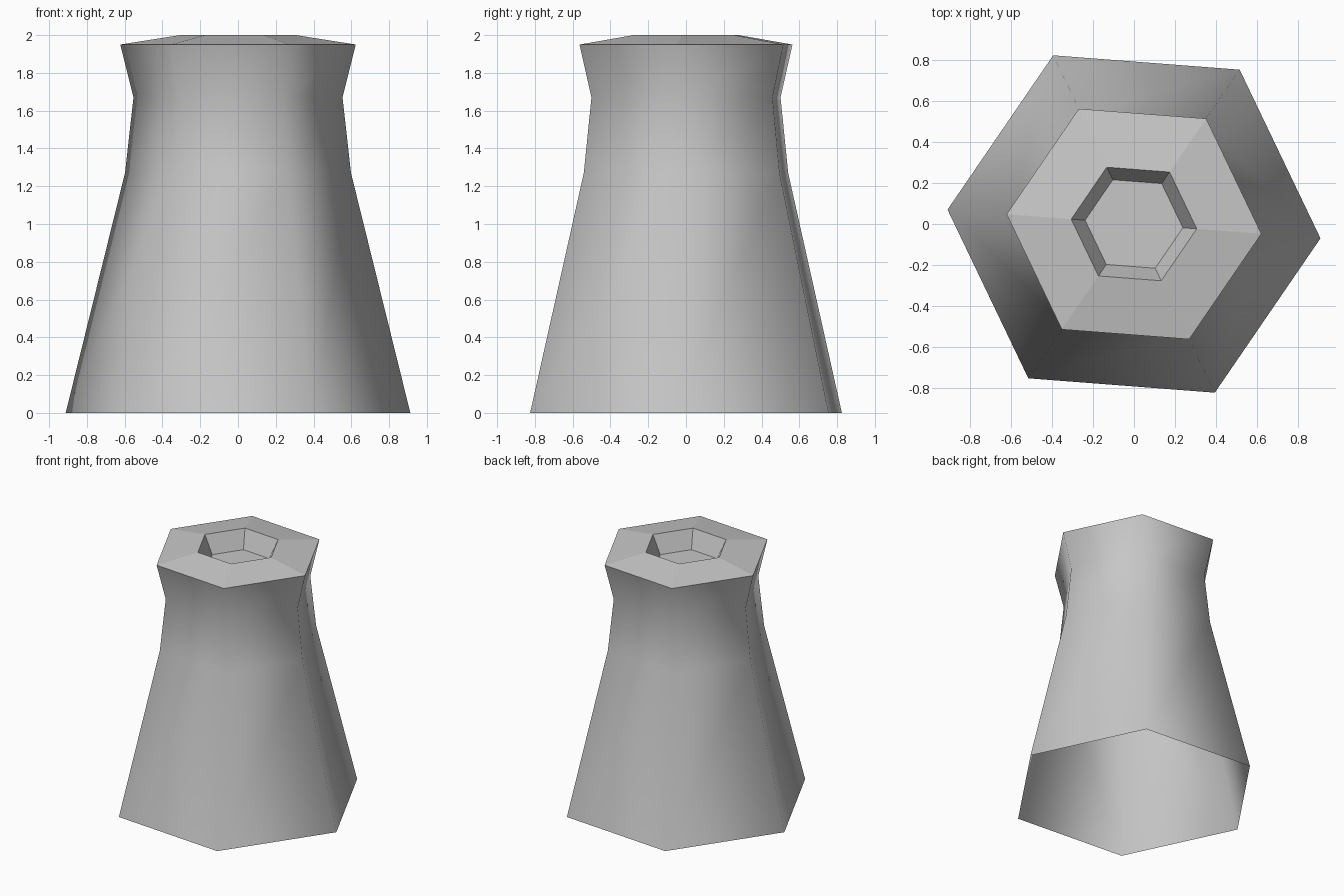
import bpy
import bmesh
from math import cos, sin, pi, radians

cube = bpy.data.objects.get("Cube")
if cube:
    bpy.data.objects.remove(cube, do_unlink=True)

SIDES = 6
TWIST = radians(-4.4)

# One flat stone grey
stone = bpy.data.materials.new("stone grey")
stone.use_nodes = True
grey = (0.57, 0.57, 0.57, 1.0)
stone.diffuse_color = grey
bsdf = next(n for n in stone.node_tree.nodes if n.type == 'BSDF_PRINCIPLED')
bsdf.inputs["Base Color"].default_value = grey


def hex_shell(name, profile, smooth, floor=False):
    """Loft hexagonal rings through (radius, height) pairs, open below."""
    bm = bmesh.new()
    rings = []
    for radius, z in profile:
        angles = [TWIST + 2 * pi * i / SIDES for i in range(SIDES)]
        rings.append([bm.verts.new((radius * cos(a), radius * sin(a), z)) for a in angles])
    for low, high in zip(rings, rings[1:]):
        for i in range(SIDES):
            j = (i + 1) % SIDES
            bm.faces.new((low[i], low[j], high[j], high[i]))
    if floor:
        bm.faces.new(rings[-1])
    for face in bm.faces:
        face.smooth = smooth
    mesh = bpy.data.meshes.new(name)
    bm.to_mesh(mesh)
    bm.free()
    mesh.materials.append(stone)
    obj = bpy.data.objects.new(name, mesh)
    bpy.context.collection.objects.link(obj)
    return obj


# Tapered body with a pinched neck and flared rim, softly shaded
hex_shell("tower_body", [(0.915, 0), (0.6, 1.27), (0.555, 1.67), (0.625, 1.95)], True)

# Sloping faceted cap with a sunken flat-bottomed recess
hex_shell("cap_and_recess", [(0.625, 1.95), (0.308, 2.0), (0.24, 1.86)], False, floor=True)
